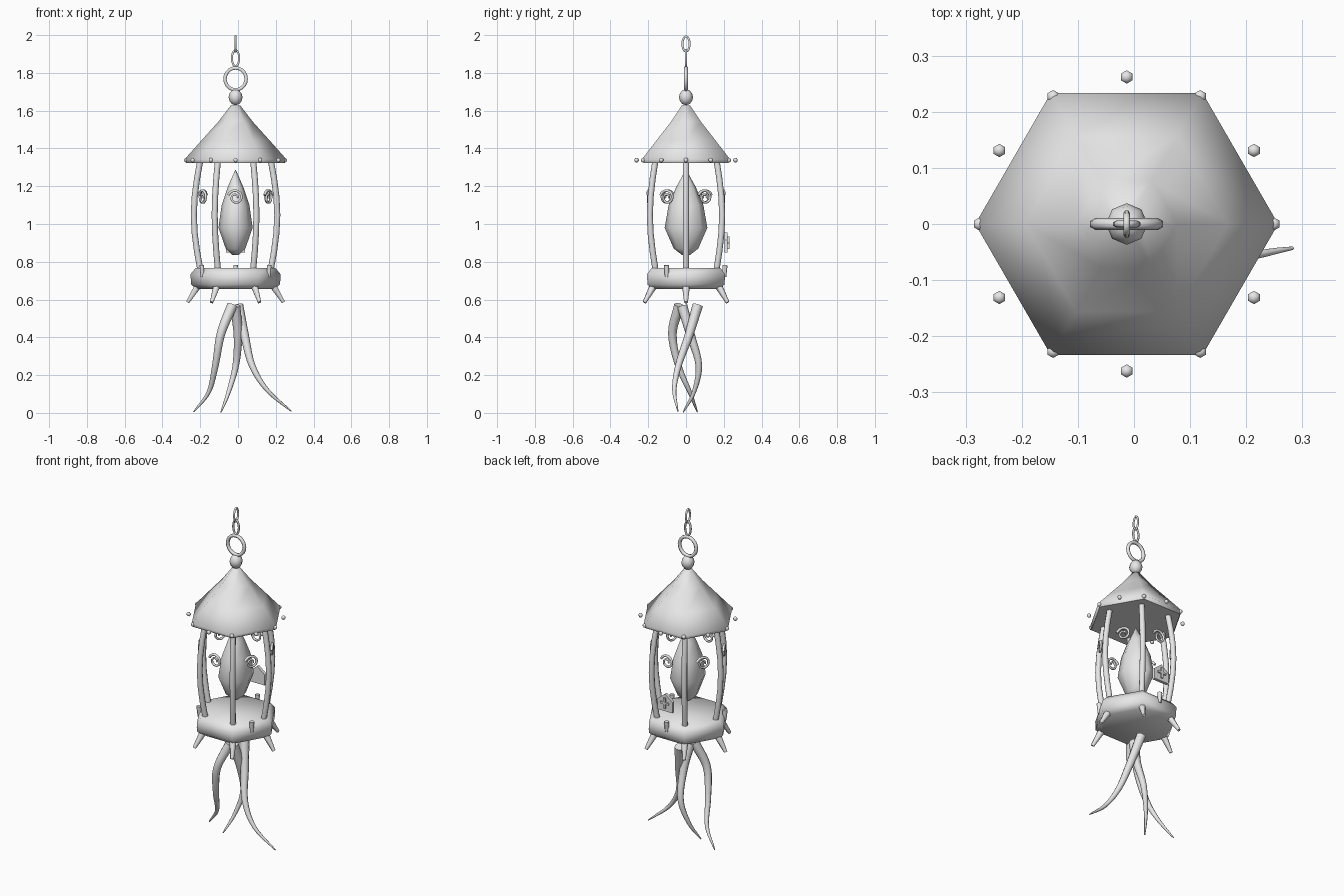
import bpy, bmesh, math
from mathutils import Vector, Matrix

if "Cube" in bpy.data.objects:
    bpy.data.objects.remove(bpy.data.objects["Cube"])

CX = -0.013  # lantern axis
grey = bpy.data.materials.new("plain_grey")
grey.diffuse_color = (0.8, 0.8, 0.8, 1)
grey.use_nodes = True
grey.node_tree.nodes["Principled BSDF"].inputs["Base Color"].default_value = grey.diffuse_color


def finish(bm, name, angle=65):
    bmesh.ops.recalc_face_normals(bm, faces=bm.faces)
    me = bpy.data.meshes.new(name)
    bm.to_mesh(me)
    bm.free()
    me.materials.append(grey)
    ob = bpy.data.objects.new(name, me)
    bpy.context.collection.objects.link(ob)
    bpy.ops.object.select_all(action='DESELECT')
    ob.select_set(True)
    bpy.context.view_layer.objects.active = ob
    bpy.ops.object.shade_smooth_by_angle(angle=math.radians(angle))
    return ob


def skin(bm, rings, loop=False):
    """Join vertex rings with quads, capping open ends."""
    n = len(rings[0])
    pairs = list(zip(rings, rings[1:])) + ([(rings[-1], rings[0])] if loop else [])
    for a, b in pairs:
        for i in range(n):
            j = (i + 1) % n
            bm.faces.new((a[i], a[j], b[j], b[i]))
    if not loop:
        bm.faces.new(rings[0])
        bm.faces.new(rings[-1])


def lathe(name, profile, n, sx=1.0):
    bm = bmesh.new()
    rings = [[bm.verts.new((CX + sx * r * math.cos(2 * math.pi * i / n),
                            r * math.sin(2 * math.pi * i / n), z)) for i in range(n)]
             for r, z in profile]
    skin(bm, rings)
    return finish(bm, name)


def sweep(name, pts, radii, sides=6, loop=False, ref=(0, 1, 0)):
    bm = bmesh.new()
    pts = [Vector(p) for p in pts]
    m, ref, rings = len(pts), Vector(ref), []
    for k, p in enumerate(pts):
        a = pts[k - 1] if (k or loop) else p
        b = pts[(k + 1) % m] if (k < m - 1 or loop) else p
        t = (b - a).normalized()
        u = (ref - t * ref.dot(t)).normalized()
        v = t.cross(u)
        ref = u
        r = radii[k] if isinstance(radii, list) else radii
        rings.append([bm.verts.new(p + r * (u * math.cos(2 * math.pi * i / sides)
                                            + v * math.sin(2 * math.pi * i / sides)))
                      for i in range(sides)])
    skin(bm, rings, loop)
    return finish(bm, name)


def polar(r, deg, z):
    a = math.radians(deg)
    return Vector((CX + r * math.cos(a), r * math.sin(a), z))


def ball(name, pos, r, seg, rings, rz=None):
    bm = bmesh.new()
    bmesh.ops.create_uvsphere(bm, u_segments=seg, v_segments=rings, radius=r)
    bmesh.ops.scale(bm, vec=(1, 1, (rz or r) / r), verts=bm.verts)
    bmesh.ops.translate(bm, vec=pos, verts=bm.verts)
    return finish(bm, name, 80)


def link(name, z, rw, rh, tube, axis, n=16):
    """Oval ring standing in the x-z or y-z plane."""
    pts = []
    for i in range(n):
        a = 2 * math.pi * i / n
        d = rw * math.cos(a)
        pts.append((CX + (d if axis == 'x' else 0), d if axis == 'y' else 0,
                    z + rh * math.sin(a)))
    sweep(name, pts, tube, 6, True, (0, 1, 0) if axis == 'x' else (1, 0, 0))


def box(name, pos, size):
    bm = bmesh.new()
    bmesh.ops.create_cube(bm, size=1, matrix=Matrix.Translation(pos) @ Matrix.Diagonal((*size, 1)))
    return finish(bm, name, 30)


def smooth_path(pts, sub=5):
    """Catmull-Rom through the points."""
    p = [Vector(q) for q in pts]
    p = [2 * p[0] - p[1]] + p + [2 * p[-1] - p[-2]]
    out = []
    for k in range(1, len(p) - 2):
        a, b, c, d = p[k - 1:k + 3]
        for s in range(sub):
            t = s / sub
            out.append(0.5 * (2 * b + (c - a) * t + (2 * a - 5 * b + 4 * c - d) * t * t
                              + (3 * b - a - 3 * c + d) * t ** 3))
    return out + [p[-2]]


# Hexagonal roof and base
lathe("roof", [(0.26, 1.322), (0.27, 1.342), (0.18, 1.443), (0.09, 1.543), (0.025, 1.628)], 6)
lathe("base", [(0.205, 0.655), (0.236, 0.68), (0.238, 0.735), (0.21, 0.768)], 6)

# Teardrop flame in the cage
lathe("flame", [(0.02, 0.835), (0.065, 0.87), (0.113, 0.98), (0.092, 1.1),
                (0.052, 1.195), (0.002, 1.286)], 8, 0.8)

# Finial, hanging ring and chain
ball("finial", (CX, 0, 1.671), 0.037, 8, 6, 0.042)
link("hanging_ring", 1.768, 0.056, 0.058, 0.0105, 'x', 20)
link("chain_link_lower", 1.878, 0.019, 0.043, 0.006, 'x')
link("chain_link_upper", 1.953, 0.019, 0.041, 0.006, 'y')

for k in range(6):
    # Bowed cage posts
    ang = 60 * k
    pts = [polar(0.187 + 0.034 * math.sin(math.pi * t / 6), ang, 0.76 + 0.575 * t / 6)
           for t in range(7)]
    sweep("cage_post", pts, 0.016, 8)
    # Splayed spikes under the base corners
    sweep("base_spike", [polar(0.197, ang, 0.675), polar(0.254, ang, 0.585)],
          [0.021, 0.01], 6)
    # Scrolls between the posts
    mid = ang + 30
    c = polar(0.2, mid, 1.14)
    side = Vector((-math.sin(math.radians(mid)), math.cos(math.radians(mid)), 0))
    out = polar(1, mid, 0) - polar(0, mid, 0)
    pts = []
    for i in range(25):
        t = i / 24
        a = math.pi * (0.9 - 3.0 * t)
        r = 0.041 - 0.031 * t
        pts.append(c + side * r * math.cos(a) + Vector((0, 0, r * math.sin(a))))
    sweep("scroll", pts, [0.008 - 0.003 * i / 24 for i in range(25)], 6, False, out)

# Beads along the roof rim
for k in range(12):
    ball("roof_bead", polar(0.262, 30 * k, 1.338), 0.0125, 6, 5)

# Pegs on alternate base faces
for ang in (90, 210, 330):
    sweep("base_peg", [polar(0.203, ang, 0.72), polar(0.206, ang, 0.782)], [0.01, 0.014], 6)

# House-shaped lock plate with a raised cross at the back
bm = bmesh.new()
outline = [(-0.05, 0.85), (0.05, 0.85), (0.05, 0.915), (0, 0.955), (-0.05, 0.915)]
skin(bm, [[bm.verts.new((CX + x, y, z)) for x, z in outline] for y in (0.203, 0.221)])
finish(bm, "lock_plate", 30)
box("lock_cross_upright", (CX, 0.223, 0.9), (0.012, 0.012, 0.065))
box("lock_cross_bar", (CX, 0.223, 0.9), (0.056, 0.012, 0.012))

# Twisting tendrils below
tendrils = {
    "tendril_left": [(-0.03, -0.035, 0.57), (-0.09, -0.072, 0.42), (-0.12, -0.04, 0.25),
                     (-0.155, 0.02, 0.11), (-0.235, 0.06, 0.005)],
    "tendril_middle": [(-0.015, -0.02, 0.565), (0.0, 0.025, 0.41), (-0.012, 0.068, 0.25),
                       (-0.05, 0.042, 0.11), (-0.09, -0.015, 0.003)],
    "tendril_right": [(0.0, 0.062, 0.57), (0.035, 0.015, 0.41), (0.075, -0.04, 0.25),
                      (0.155, -0.062, 0.12), (0.283, -0.043, 0.008)],
}
for name, pts in tendrils.items():
    path = smooth_path(pts)
    m = len(path) - 1
    sweep(name, path, [0.003 + 0.025 * (1 - i / m) ** 0.8 for i in range(m + 1)], 8)
